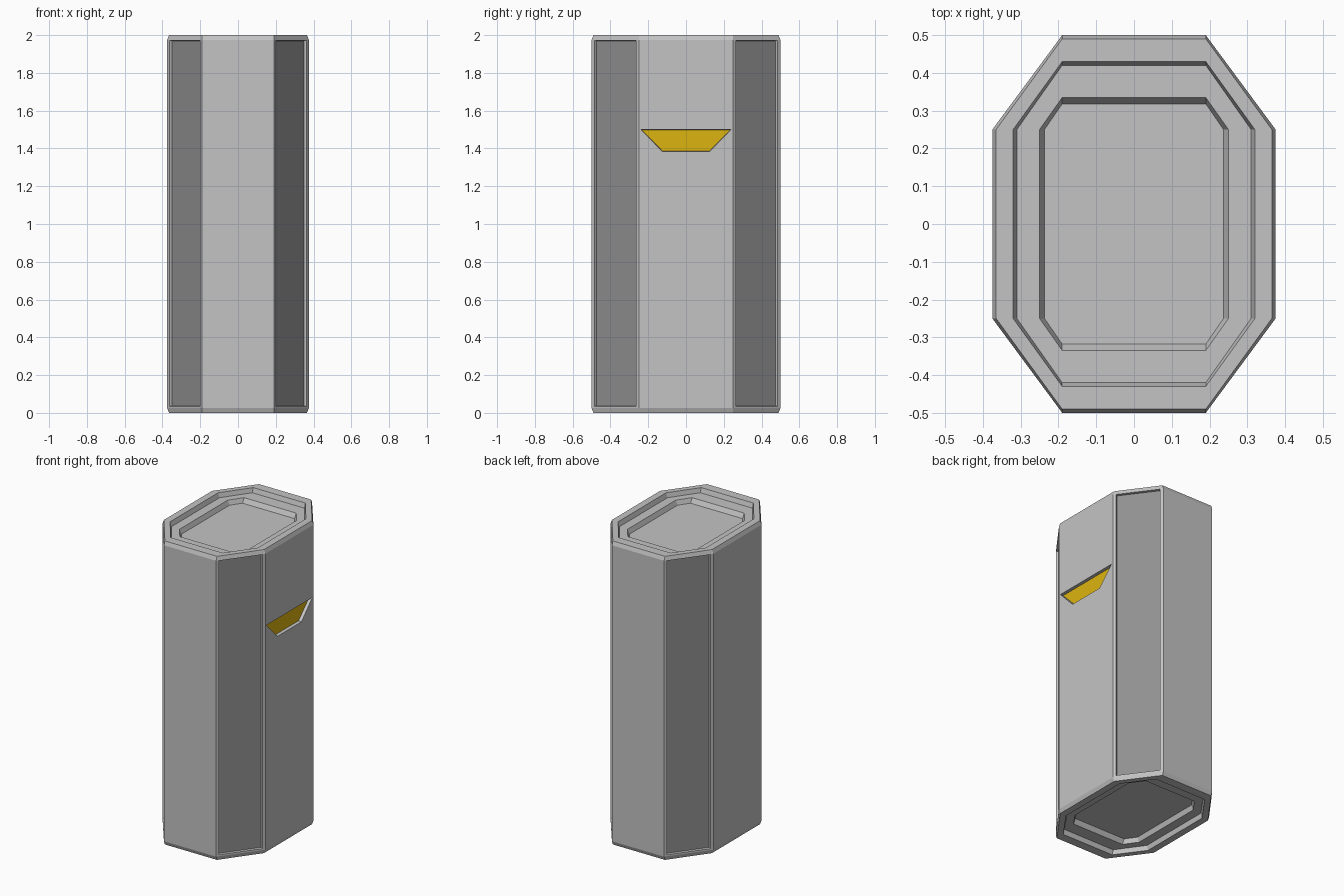
import bpy
import bmesh

cube = bpy.data.objects.get("Cube")
if cube:
    bpy.data.objects.remove(cube, do_unlink=True)


def make_material(name, rgb):
    mat = bpy.data.materials.new(name)
    mat.use_nodes = True
    mat.diffuse_color = (*rgb, 1)
    mat.node_tree.nodes["Principled BSDF"].inputs["Base Color"].default_value = (*rgb, 1)
    return mat


materials = [
    make_material("light_grey", (0.55, 0.55, 0.55)),
    make_material("dark_grey", (0.28, 0.28, 0.28)),
    make_material("gold", (0.72, 0.46, 0.005)),
]

CORNER_X, CORNER_Y = 0.19, 0.25
HEIGHT = 2.0

# Half-profile from the recessed cap floor out to the side wall: half width, half depth, inset in z
PROFILE = [
    (0.237, 0.318, 0.06), (0.25, 0.335, 0.03),
    (0.31, 0.42, 0.03), (0.32, 0.43, 0.0),
    (0.365, 0.49, 0.0), (0.375, 0.5, 0.025),
]


def octagon(bm, hx, hy, z):
    cx, cy = min(CORNER_X, hx), CORNER_Y
    points = [(hx, -cy), (hx, cy), (cx, hy), (-cx, hy),
              (-hx, cy), (-hx, -cy), (-cx, -hy), (cx, -hy)]
    return [bm.verts.new((x, y, z)) for x, y in points]


bm = bmesh.new()

# Eight-sided shell with stepped recesses in both ends
rings = [octagon(bm, hx, hy, dz) for hx, hy, dz in PROFILE]
rings += [octagon(bm, hx, hy, HEIGHT - dz) for hx, hy, dz in reversed(PROFILE)]
walls = []
for index, (low, high) in enumerate(zip(rings, rings[1:])):
    for i in range(8):
        j = (i + 1) % 8
        face = bm.faces.new((low[i], low[j], high[j], high[i]))
        if index == len(PROFILE) - 1:
            walls.append(face)
bm.faces.new(list(reversed(rings[0])))
bm.faces.new(rings[-1])
bm.normal_update()


def sink(face, depth, material):
    bmesh.ops.inset_individual(bm, faces=[face], thickness=0.003, depth=-depth)
    face.material_index = material


# Dark recessed panels on the four diagonal walls
for face in walls[1::2]:
    bmesh.ops.inset_individual(bm, faces=[face], thickness=0.028, depth=0)
    for v in face.verts:
        v.co.z = 0.035 if v.co.z < 1 else 1.972
    sink(face, 0.015, 1)

# Gold tapered notch on the left wall
notch = walls[0]
bmesh.ops.inset_individual(bm, faces=[notch], thickness=0.05, depth=0)
for v in notch.verts:
    upper = v.co.z > 1
    side = 1 if v.co.y > 0 else -1
    v.co.y = side * (0.238 if upper else 0.125)
    v.co.z = 1.5 if upper else 1.383
bm.normal_update()
sink(notch, 0.02, 2)

mesh = bpy.data.meshes.new("container_body")
bm.to_mesh(mesh)
bm.free()
for mat in materials:
    mesh.materials.append(mat)
body = bpy.data.objects.new("container_body", mesh)
bpy.context.collection.objects.link(body)
